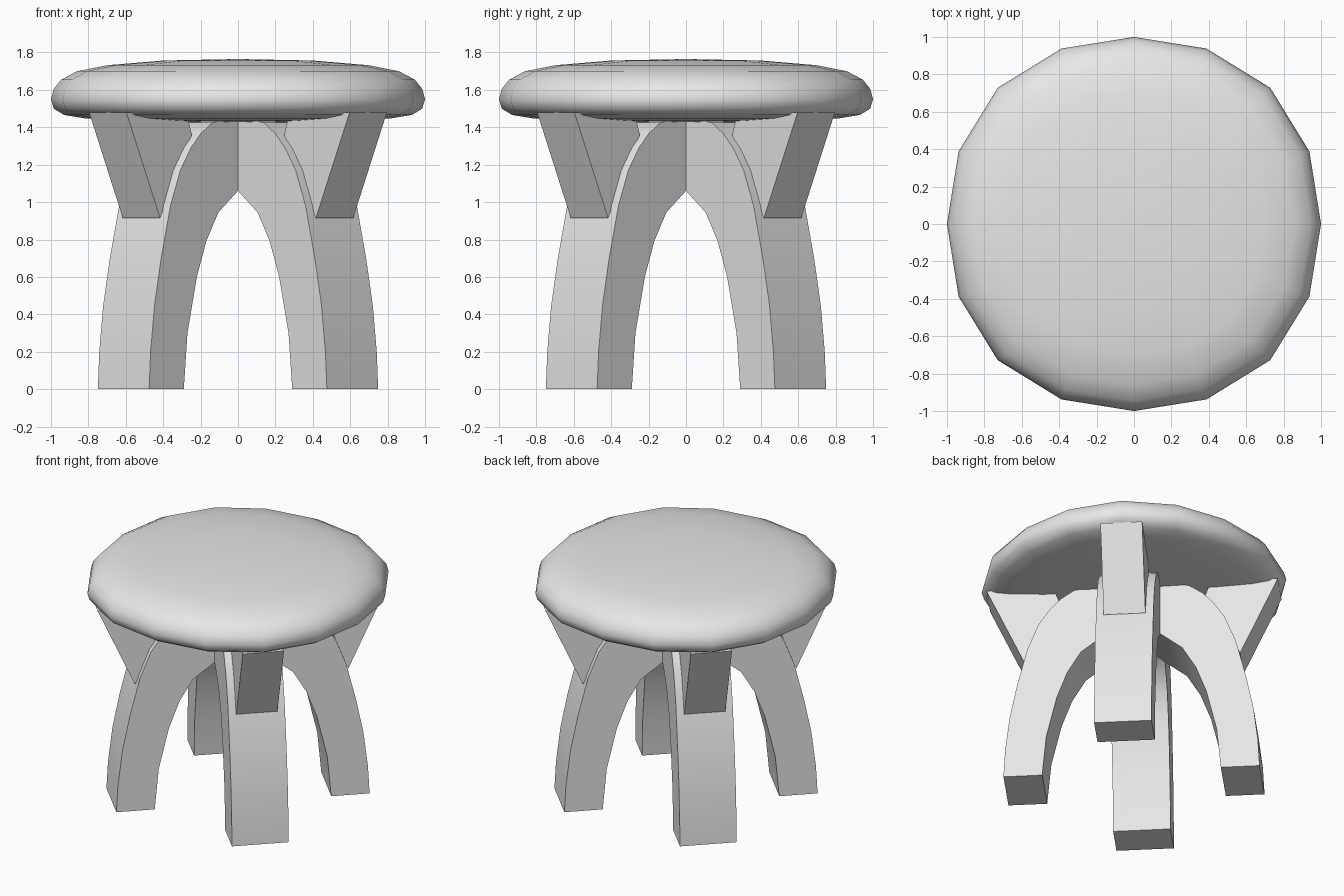
import bpy, bmesh, math
from mathutils import Matrix

cube = bpy.data.objects.get("Cube")
if cube:
    bpy.data.objects.remove(cube, do_unlink=True)

grey = bpy.data.materials.new("plain_grey")
grey.use_nodes = True
grey.diffuse_color = (0.8, 0.8, 0.8, 1)
grey.node_tree.nodes["Principled BSDF"].inputs["Base Color"].default_value = (0.8, 0.8, 0.8, 1)


def finish(name, bm, angle):
    bmesh.ops.recalc_face_normals(bm, faces=bm.faces)
    mesh = bpy.data.meshes.new(name)
    bm.to_mesh(mesh)
    bm.free()
    mesh.materials.append(grey)
    obj = bpy.data.objects.new(name, mesh)
    bpy.context.collection.objects.link(obj)
    bpy.ops.object.select_all(action='DESELECT')
    obj.select_set(True)
    bpy.context.view_layer.objects.active = obj
    bpy.ops.object.shade_smooth_by_angle(angle=math.radians(angle))
    return obj


def slab(name, outline, half_width, turn):
    """Extrude a radius/height outline sideways, then turn it about z."""
    bm = bmesh.new()
    face = bm.faces.new([bm.verts.new((r, -half_width, z)) for r, z in outline])
    grown = bmesh.ops.extrude_face_region(bm, geom=[face])
    moved = [v for v in grown["geom"] if isinstance(v, bmesh.types.BMVert)]
    bmesh.ops.translate(bm, verts=moved, vec=(0, 2 * half_width, 0))
    bm.transform(Matrix.Rotation(math.radians(turn), 4, 'Z'))
    return finish(name, bm, 35)


# Seat: a cushion turned from a profile, with 16 sides
profile = [(0.3, 1.428), (0.6, 1.436), (0.82, 1.448), (0.93, 1.466),
           (0.985, 1.5), (1.0, 1.55), (0.985, 1.605), (0.945, 1.655),
           (0.86, 1.7), (0.7, 1.732), (0.4, 1.757)]
sides = 16
bm = bmesh.new()
rings = []
for r, z in profile:
    ring = []
    for i in range(sides):
        a = math.tau * i / sides
        s = r * (1 + 0.03 * math.sin(2 * a) ** 2)
        ring.append(bm.verts.new((s * math.cos(a), s * math.sin(a), z)))
    rings.append(ring)
for low, high in zip(rings, rings[1:]):
    for i in range(sides):
        j = (i + 1) % sides
        bm.faces.new((low[i], low[j], high[j], high[i]))
for ring, z in ((rings[0], 1.425), (rings[-1], 1.765)):
    centre = bm.verts.new((0, 0, z))
    for i in range(sides):
        bm.faces.new((ring[i], ring[(i + 1) % sides], centre))
finish("seat", bm, 60)

# Legs: two arches crossing on the diagonals
outer = [(0.866, 0), (0.855, 0.2), (0.825, 0.45), (0.775, 0.7), (0.705, 0.98),
         (0.63, 1.17), (0.55, 1.29), (0.477, 1.365), (0.39, 1.425)]
inner = [(0.604, 0), (0.576, 0.3), (0.505, 0.6), (0.434, 0.79),
         (0.342, 0.945), (0.194, 1.06)]


def mirror(points):
    return [(-r, z) for r, z in reversed(points)]


arch = outer + [(0, 1.48)] + mirror(outer) + [(-r, z) for r, z in inner]
arch += [(0, 1.11)] + list(reversed(inner))
for name, turn in (("leg_arch_a", 45), ("leg_arch_b", 135)):
    slab(name, arch, 0.194, turn)

# Braces: wedges between each leg and the seat rim
brace = [(0.73, 0.915), (0.985, 1.48), (0.53, 1.48), (0.49, 1.36)]
for name, turn in (("brace_back_left", 45), ("brace_back_right", 135),
                   ("brace_front_right", 225), ("brace_front_left", 315)):
    slab(name, brace, 0.141, turn)
